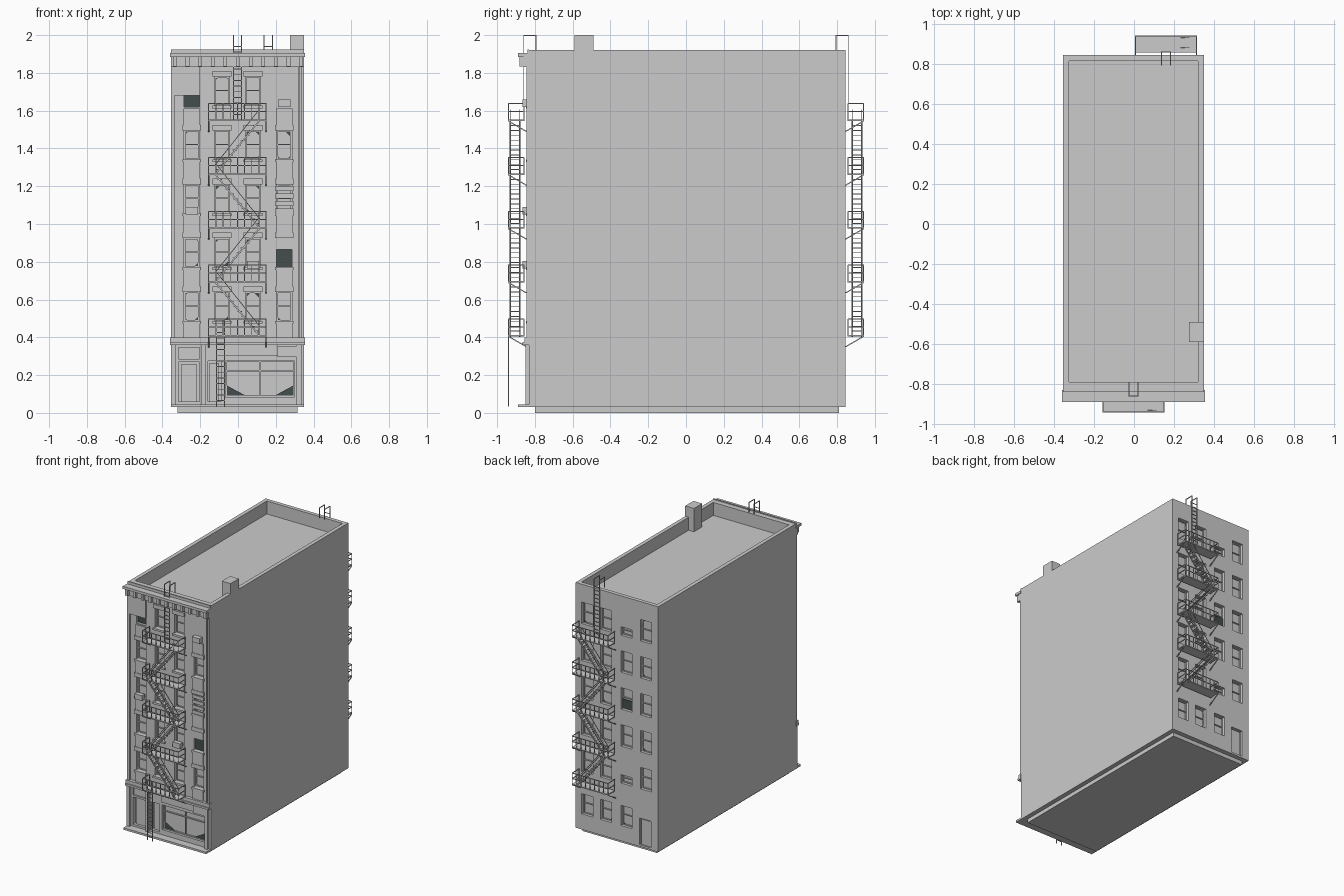
import bpy, bmesh, random
from mathutils import Vector, Matrix

random.seed(4)
if "Cube" in bpy.data.objects:
    bpy.data.objects.remove(bpy.data.objects["Cube"])


def material(name, rgb):
    m = bpy.data.materials.new(name)
    m.use_nodes = True
    m.diffuse_color = (*rgb, 1)
    m.node_tree.nodes["Principled BSDF"].inputs["Base Color"].default_value = (*rgb, 1)
    return m


GREY = material("plain grey", (0.6, 0.6, 0.6))
DARK = material("dark glass", (0.06, 0.075, 0.075))


class Part:
    """Collects simple solids into one named object."""

    def __init__(self, name, mat=GREY):
        self.name, self.mat, self.bm = name, mat, bmesh.new()

    def box(self, x0, x1, y0, y1, z0, z1):
        size = Matrix.Diagonal((x1 - x0, abs(y1 - y0), z1 - z0, 1))
        mid = Matrix.Translation(((x0 + x1) / 2, (y0 + y1) / 2, (z0 + z1) / 2))
        bmesh.ops.create_cube(self.bm, size=1, matrix=mid @ size)

    def bar(self, a, b, t=0.005):
        a, b = Vector(a), Vector(b)
        d = b - a
        turn = d.to_track_quat('Z', 'Y').to_matrix().to_4x4()
        size = Matrix.Diagonal((t, t, d.length, 1))
        bmesh.ops.create_cube(self.bm, size=1, matrix=Matrix.Translation((a + b) / 2) @ turn @ size)

    def triangle(self, pts):
        self.bm.faces.new([self.bm.verts.new(p) for p in pts])

    def done(self):
        me = bpy.data.meshes.new(self.name)
        self.bm.to_mesh(me)
        self.bm.free()
        me.materials.append(self.mat)
        ob = bpy.data.objects.new(self.name, me)
        bpy.context.collection.objects.link(ob)
        return ob


FRONT, BACK = -0.83, 0.845
DEPTH = 0.03
STEP = 0.285
COLS = (-0.245, -0.085, 0.08, 0.245)
BACK_COLS = (-0.25, -0.085, 0.09, 0.25)

# Main body, roof pit and foundation
body = Part("building_body")
body.box(-0.355, 0.35, FRONT, BACK, 0.03, 1.92)
body = body.done()
base = Part("foundation")
base.box(-0.32, 0.315, -0.8, 0.81, 0, 0.03)
base.done()
cut = Part("opening_cutter")
cut.box(-0.325, 0.32, -0.79, 0.815, 1.82, 2.1)

sash = Part("window_sashes")
shards = Part("broken_glass", DARK)


def window(x, z0, z1, side, w=0.08, broken=True):
    """Recess with frame, meeting rail and glass left in the corners."""
    wall = FRONT if side < 0 else BACK
    deep = wall - side * DEPTH
    l, r, h = x - w / 2, x + w / 2, z1 - z0
    cut.box(l, r, deep, wall + side * 0.1, z0, z1)
    face = deep + side * 0.008
    t = 0.006
    for a, b in ((l, l + t), (r - t, r)):
        sash.box(a, b, deep, face, z0, z1)
    for c in (z0, z0 + h / 2, z1 - t):
        sash.box(l, r, deep, face, c, c + t)
    if broken:
        y = deep + side * 0.006
        for cx, dx in ((l, 1), (r, -1)):
            for cz, dz in ((z0, 1), (z1, -1)):
                if random.random() < 0.4:
                    s = random.uniform(0.02, 0.04)
                    shards.triangle([(cx, y, cz), (cx + dx * s, y, cz), (cx, y, cz + dz * s)])


def pane(x, z0, z1, side, w=0.08):
    y = (FRONT if side < 0 else BACK) - side * (DEPTH - 0.009)
    shards.box(x - w / 2, x + w / 2, y - 0.002, y + 0.002, z0, z1)


# Front windows with lintels, sills and panels between floors
trim = Part("front_window_trim")
for c, x in enumerate(COLS):
    outer = c in (0, 3)
    for i in range(4 if outer else 5):
        z0, z1 = 0.487 + STEP * i, 0.64 + STEP * i
        window(x, z0, z1, -1)
        trim.box(x - 0.05, x + 0.05, FRONT - 0.014, FRONT, z1, z1 + 0.03)
        trim.box(x - 0.05, x + 0.05, FRONT - 0.016, FRONT, z0 - 0.015, z0)
        if outer:
            trim.box(x - 0.043, x + 0.043, FRONT - 0.01, FRONT, z1 + 0.03, z0 + STEP - 0.015)
    if outer:
        trim.box(x - 0.043, x + 0.043, FRONT - 0.01, FRONT, 0.4, 0.472)
window(-0.245, 1.62, 1.68, -1, broken=False)
pane(-0.245, 1.62, 1.68, -1)
pane(0.245, 0.77, 0.865, -1)
trim.box(0.205, 0.285, FRONT - 0.006, FRONT + 0.02, 0.865, 0.925)
trim.box(-0.335, -0.2, FRONT - 0.012, FRONT, 1.68, 1.83)
trim.done()

# Planks nailed over one window, and window coolers
planks = Part("window_planks")
for k in range(4):
    z = 1.055 + 0.04 * k
    planks.box(0.195, 0.295, FRONT - 0.01, FRONT, z, z + 0.026)
planks.done()
coolers = Part("window_coolers")
for x, z in ((0.245, 1.62), (-0.245, 1.05), (0.08, 0.765)):
    coolers.box(x - 0.032, x + 0.032, FRONT - 0.035, FRONT, z, z + 0.04)
coolers.done()

# Back windows and back door
for c, x in enumerate(BACK_COLS):
    for i in range(5):
        short = c == 1 and i in (0, 4)
        z0 = 0.477 + STEP * i
        window(x, z0, z0 + (0.065 if short else 0.165), 1, 0.095, not short)
    if c:
        window(x, 0.15, 0.305, 1, 0.095)
pane(-0.085, 1.05, 1.12, 1, 0.095)
cut.box(-0.295, -0.195, BACK - 0.02, 1, 0.045, 0.25)
back_door = Part("back_door")
back_door.box(-0.285, -0.205, BACK - 0.02, BACK - 0.012, 0.045, 0.24)
back_door.done()

# Ground floor: doors and shop window
shop = Part("shop_front")
cut.box(-0.315, -0.205, FRONT + DEPTH, -1, 0.06, 0.27)
cut.box(-0.315, -0.205, FRONT + 0.012, -1, 0.285, 0.345)
cut.box(-0.16, -0.09, FRONT + DEPTH, -1, 0.06, 0.275)
cut.box(-0.065, 0.3, FRONT + DEPTH, -1, 0.085, 0.275)
shop.box(-0.3, -0.22, FRONT + 0.02, FRONT + DEPTH, 0.06, 0.26)
shop.box(-0.15, -0.1, FRONT + 0.02, FRONT + DEPTH, 0.06, 0.265)
for x in (-0.065, 0.115, 0.294):
    shop.box(x, x + 0.006, FRONT + 0.018, FRONT + DEPTH, 0.085, 0.275)
for z in (0.085, 0.22, 0.269):
    shop.box(-0.065, 0.3, FRONT + 0.018, FRONT + DEPTH, z, z + 0.006)
shop.box(-0.07, 0.21, FRONT - 0.01, FRONT, 0.3, 0.36)
shop.box(0.21, 0.31, FRONT - 0.02, FRONT, 0.295, 0.355)
shop.box(-0.355, 0.35, FRONT - 0.06, FRONT, 0.03, 0.045)
for x in (-0.355, -0.195, 0.31):
    shop.box(x, x + 0.025, FRONT - 0.02, FRONT, 0.045, 0.36)
shop.done()
for x, d in ((-0.059, 1), (0.294, -1)):
    y = FRONT + DEPTH - 0.008
    shards.triangle([(x, y, 0.091), (x + d * 0.1, y, 0.091), (x, y, 0.145)])
sash.done()
shards.done()

# Cut every opening out of the body
cutter = cut.done()
cutter.hide_render = True
cutter.hide_set(True)
mod = body.modifiers.new("openings", 'BOOLEAN')
mod.object = cutter
mod.solver = 'EXACT'

# Cornices, brackets, corner strips and chimney
cornice = Part("cornices")
cornice.box(-0.36, 0.355, FRONT - 0.035, FRONT, 0.36, 0.375)
cornice.box(-0.36, 0.355, FRONT - 0.025, FRONT, 0.375, 0.4)
cornice.box(-0.355, 0.35, FRONT - 0.03, FRONT, 1.83, 1.885)
cornice.box(-0.36, 0.355, FRONT - 0.06, FRONT, 1.885, 1.905)
cornice.box(-0.355, 0.35, FRONT - 0.01, FRONT, 1.905, 1.925)
for k in range(11):
    x = -0.345 + 0.067 * k
    cornice.box(x, x + 0.02, FRONT - 0.052, FRONT, 1.835, 1.885)
cornice.done()
strips = Part("corner_strips")
for a, b in ((-0.355, -0.335), (0.335, 0.35)):
    strips.box(a, b, FRONT - 0.014, FRONT, 0.4, 1.83)
strips.bar((0.324, FRONT - 0.01, 0.05), (0.324, FRONT - 0.01, 1.83), 0.01)
strips.done()
chimney = Part("chimney")
chimney.box(0.275, 0.35, -0.59, -0.49, 1.8, 2.0)
chimney.done()


def ladder(p, x, y, z0, z1):
    for s in (-0.022, 0.022):
        p.bar((x + s, y, z0), (x + s, y, z1))
    n = int((z1 - z0) / 0.03)
    for k in range(1, n):
        z = z0 + 0.03 * k
        p.bar((x - 0.022, y, z), (x + 0.022, y, z), 0.004)


def fire_escape(name, cx, side, wall):
    p = Part(name)
    near, far = wall + side * 0.012, wall + side * 0.095
    l, r = cx - 0.152, cx + 0.152
    for i in range(5):
        z = 0.405 + STEP * i
        p.box(l, r, near, far, z, z + 0.008)
        # Railing
        for h in (0.05, 0.092):
            p.bar((l, far, z + h), (r, far, z + h))
            for x in (l, r):
                p.bar((x, near, z + h), (x, far, z + h))
        for k in range(9):
            x = l + (r - l) * k / 8
            p.bar((x, far, z), (x, far, z + 0.092), 0.004)
        for x in (l, r):
            p.bar((x, near, z), (x, near, z + 0.092))
            p.bar((x, far, z), (x, wall, z - 0.055), 0.006)
        # Flight to the next balcony
        if i < 4:
            d = -1 if i % 2 == 0 else 1
            y0, y1 = wall + side * 0.035, wall + side * 0.085
            xa, xb = cx - d * 0.12, cx + d * 0.115
            for y in (y0, y1):
                p.bar((xa, y, z), (xb, y, z + STEP), 0.008)
                p.bar((xa, y, z + 0.05), (xb, y, z + STEP + 0.06), 0.004)
            for k in range(1, 11):
                x, h = xa + (xb - xa) * k / 11, z + STEP * k / 11
                p.box(x - 0.012, x + 0.012, y0, y1, h, h + 0.004)
    # Ladder hooked over the roof edge
    y = wall + side * 0.014
    ladder(p, cx, y, 1.55, 2.0)
    for s in (-0.022, 0.022):
        p.bar((cx + s, y, 1.998), (cx + s, y - side * 0.065, 1.998))
        p.bar((cx + s, y - side * 0.065, 2.0), (cx + s, y - side * 0.065, 1.92))
    if side < 0:
        ladder(p, cx - 0.09, far, 0.035, 0.49)
    p.done()


fire_escape("front_fire_escape", -0.003, -1, FRONT - 0.015)
fire_escape("back_fire_escape", 0.16, 1, BACK)
